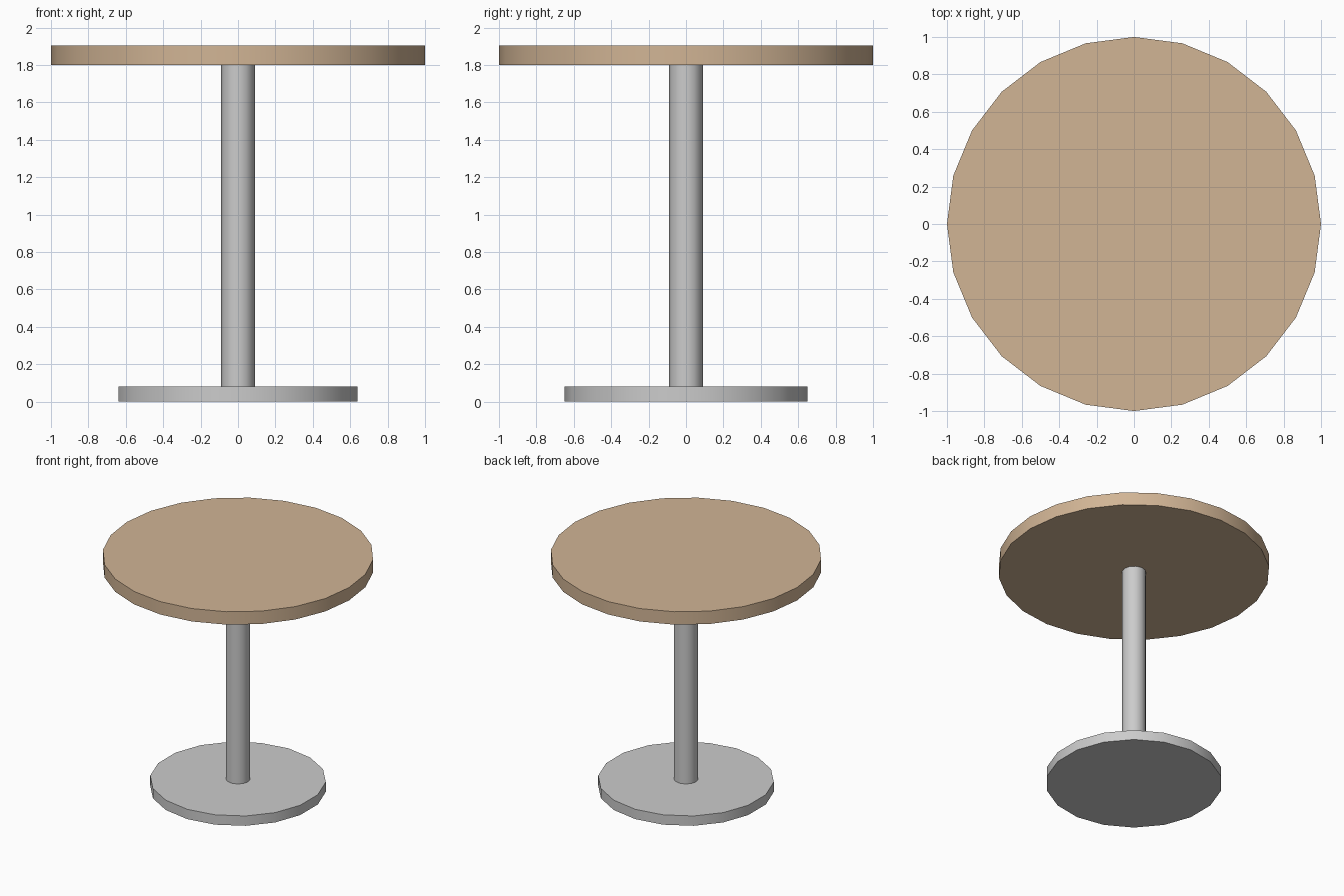
import bpy
from math import radians

if "Cube" in bpy.data.objects:
    bpy.data.objects.remove(bpy.data.objects["Cube"])


def material(name, colour):
    mat = bpy.data.materials.new(name)
    mat.diffuse_color = (*colour, 1.0)
    mat.use_nodes = True
    mat.node_tree.nodes["Principled BSDF"].inputs["Base Color"].default_value = mat.diffuse_color
    return mat


def disc(name, radius, z0, z1, sides, mat=None):
    bpy.ops.mesh.primitive_cylinder_add(
        vertices=sides, radius=radius, depth=z1 - z0,
        location=(0, 0, (z0 + z1) / 2))
    obj = bpy.context.object
    obj.name = name
    bpy.ops.object.shade_smooth_by_angle(angle=radians(35))
    if mat:
        obj.data.materials.append(mat)
    return obj


wood = material("wood", (0.64, 0.46, 0.30))

# Floor plate, central column and round top
disc("base_plate", 0.65, 0.0, 0.08, 18)
disc("column", 0.09, 0.08, 1.80, 12)
disc("table_top", 1.0, 1.80, 1.905, 24, wood)
